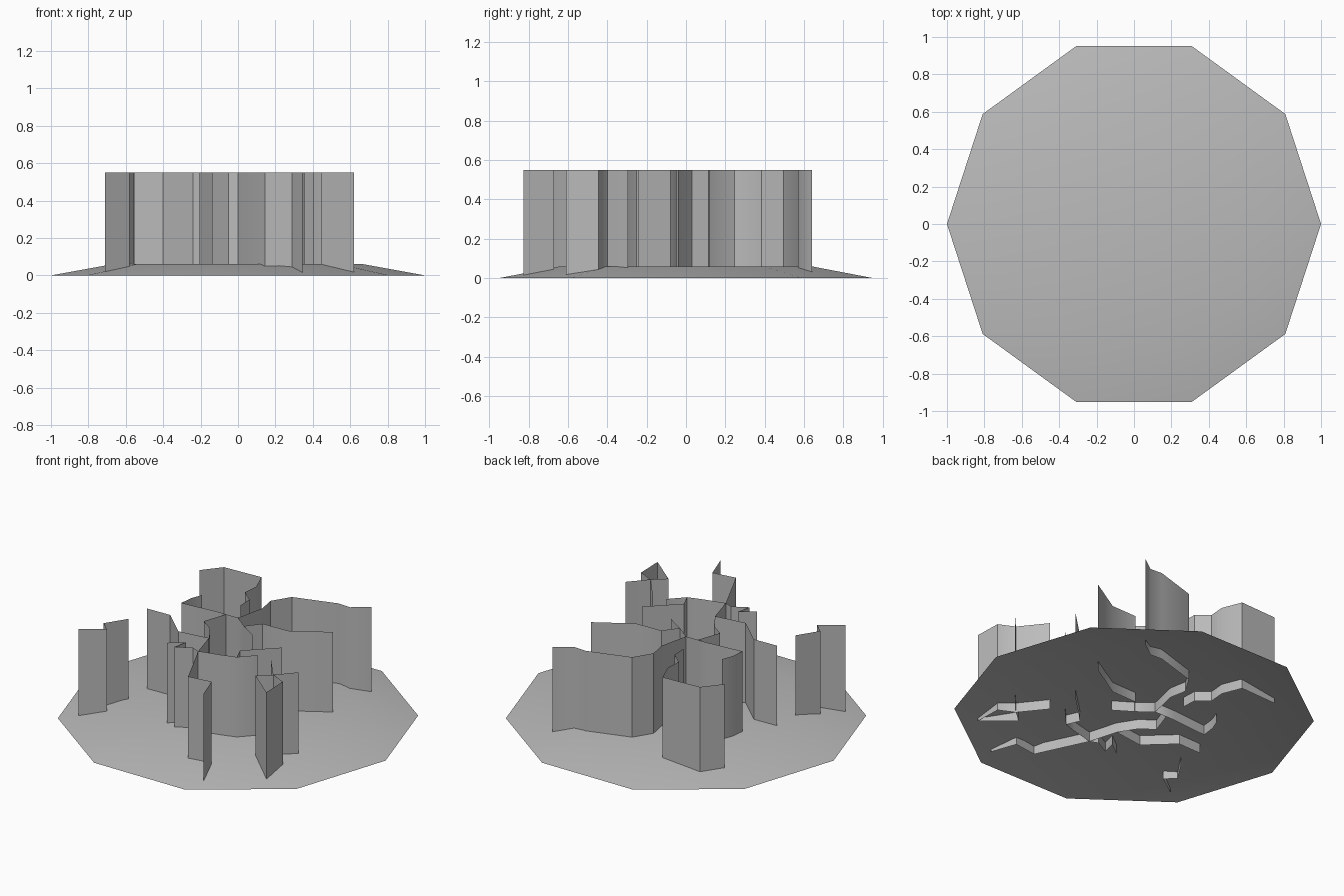
import bpy
import bmesh
from math import cos, sin, pi, radians

# Remove the default cube only
default_cube = bpy.data.objects.get("Cube")
if default_cube:
    bpy.data.objects.remove(default_cube, do_unlink=True)

WALL_HEIGHT = 0.55
MOUND_HEIGHT = 0.06
SIDES = 10


def make_material(name, colour):
    material = bpy.data.materials.new(name)
    material.use_nodes = True
    material.diffuse_color = colour
    material.node_tree.nodes["Principled BSDF"].inputs["Base Color"].default_value = colour
    return material


stone_grey = make_material("stone grey", (0.5, 0.5, 0.5, 1))


def finish_object(name, bm, smooth_angle):
    """Turn a bmesh into a named, smoothly shaded object."""
    mesh = bpy.data.meshes.new(name)
    bm.to_mesh(mesh)
    bm.free()
    mesh.materials.append(stone_grey)
    obj = bpy.data.objects.new(name, mesh)
    bpy.context.collection.objects.link(obj)
    bpy.ops.object.select_all(action="DESELECT")
    obj.select_set(True)
    bpy.context.view_layer.objects.active = obj
    bpy.ops.object.shade_smooth_by_angle(angle=radians(smooth_angle))
    return obj


def make_mound(name, outer, inner):
    """Low ten-sided mound, open underneath."""
    bm = bmesh.new()

    def ring(radius, height):
        angles = [2 * pi * i / SIDES for i in range(SIDES)]
        return [bm.verts.new((radius * cos(a), radius * sin(a), height)) for a in angles]

    low, high = ring(outer, 0), ring(inner, MOUND_HEIGHT)
    for i in range(SIDES):
        j = (i + 1) % SIDES
        bm.faces.new((low[i], low[j], high[j], high[i]))
    bm.faces.new(high)
    return finish_object(name, bm, 30)


def make_wall(name, *paths):
    """Paper-thin upright sheets raised along plan paths."""
    bm = bmesh.new()
    for path in paths:
        verts = [bm.verts.new((x, y, 0)) for x, y in path]
        edges = [bm.edges.new(pair) for pair in zip(verts, verts[1:])]
        raised = bmesh.ops.extrude_edge_only(bm, edges=edges)["geom"]
        tops = [item for item in raised if isinstance(item, bmesh.types.BMVert)]
        bmesh.ops.translate(bm, verts=tops, vec=(0, 0, WALL_HEIGHT))
    return finish_object(name, bm, 40)


make_mound("base_mound", 1, 0.67)

# Points where several cracks meet
front_fork = (0, -.385)
middle_fork = (-.05, -.21)
centre_fork = (-.07, .1)
corner_fork = (.52, -.4)
inner_fork = (.22, -.325)

# Central crack and its two rear arms
make_wall("centre_wall",
          [(.13, -.04), (.02, .03), centre_fork, (-.21, .1),
           (-.44, .08), (-.43, .165), (-.405, .23)])
make_wall("back_left_wall",
          [(.455, .64), (.36, .57), (.28, .575), (.018, .495),
           (-.05, .385), (-.03, .28), centre_fork])
make_wall("left_wall",
          [(.47, .25), (.255, .12), (.087, .115), (.02, .03)])

# Separate crack at the rear right
make_wall("back_right_wall",
          [(-.605, .49), (-.515, .6), (-.27, .612), (-.222, .492),
           (-.23, .397), (-.157, .335), (-.153, .245)])

# Long crack from the front edge to the centre, with side branches
make_wall("front_wall",
          [(.345, -.825), (.29, -.67), (.145, -.69), front_fork,
           middle_fork, (-.12, -.1), (-.2, -.045), (-.15, .1)])
make_wall("front_right_branch",
          [front_fork, (-.05, -.365), (-.14, -.415), (-.12, -.33), (-.205, -.395)])
make_wall("right_branch",
          [middle_fork, (-.24, -.235), (-.4, -.085), (-.555, -.09)])
make_wall("front_left_branch",
          [(.355, -.08), (.185, -.245), inner_fork],
          [(.3, -.24), inner_fork, (.14, -.35), front_fork])

# Looped crack at the front left corner
make_wall("corner_wall",
          [(.445, -.465), (.62, -.61), (.615, -.445), corner_fork, (.4, -.25)],
          [(.615, -.295), corner_fork, (.445, -.465)])

# Small zigzag crack on the far right
make_wall("far_right_wall",
          [(-.56, -.26), (-.64, -.385), (-.58, -.44), (-.71, -.53)])
